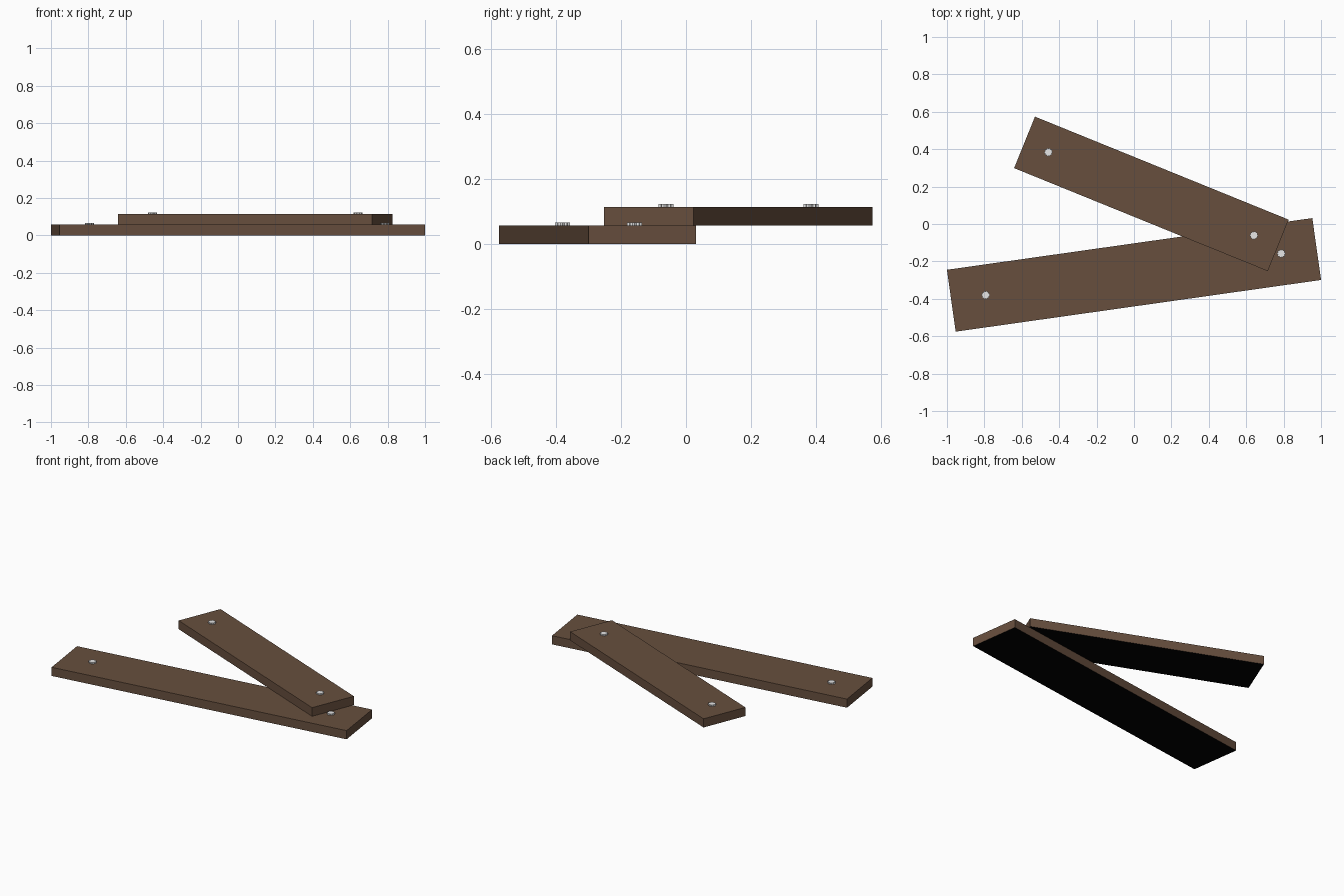
import bpy
import bmesh
from math import radians, cos, sin, pi
from mathutils import Matrix

if "Cube" in bpy.data.objects:
    bpy.data.objects.remove(bpy.data.objects["Cube"])

THICK = 0.057


def material(name, rgb):
    mat = bpy.data.materials.new(name)
    mat.use_nodes = True
    color = (*rgb, 1)
    mat.diffuse_color = color
    mat.node_tree.nodes["Principled BSDF"].inputs["Base Color"].default_value = color
    return mat


wood = material("brown wood", (0.136, 0.078, 0.048))
black = material("black underside", (0, 0, 0))
steel = material("pale steel", (0.8, 0.8, 0.8))


def nail(name, location):
    # Low head with a notched rim, as an extruded star profile
    bm = bmesh.new()
    points = 10
    rim = []
    for i in range(2 * points):
        radius = 0.019 if i % 2 else 0.024
        a = pi * i / points
        rim.append(bm.verts.new((radius * cos(a), radius * sin(a), 0)))
    base = bm.faces.new(rim)
    top = bmesh.ops.extrude_face_region(bm, geom=[base])["geom"]
    bmesh.ops.translate(bm, vec=(0, 0, 0.009),
                        verts=[v for v in top if isinstance(v, bmesh.types.BMVert)])
    bmesh.ops.recalc_face_normals(bm, faces=bm.faces)
    mesh = bpy.data.meshes.new(name)
    bm.to_mesh(mesh)
    bm.free()
    mesh.materials.append(steel)
    obj = bpy.data.objects.new(name, mesh)
    obj.location = location
    bpy.context.collection.objects.link(obj)


def plank(name, center, length, width, angle, bottom, nails):
    # Flat board, turned about the vertical axis
    bpy.ops.mesh.primitive_cube_add(
        size=1, location=(*center, bottom + THICK / 2), rotation=(0, 0, radians(angle)))
    board = bpy.context.object
    board.name = name
    board.data.transform(Matrix.Diagonal((length, width, THICK, 1)))

    # Brown all round, black underneath
    board.data.materials.append(wood)
    board.data.materials.append(black)
    for face in board.data.polygons:
        face.material_index = 1 if face.normal.z < -0.5 else 0

    for side, x, y in nails:
        nail(f"{name}_{side}_nail", (x, y, bottom + THICK))


plank("lower_plank", (0, -0.272), 1.973, 0.334, 8.05, 0,
      [("right", -0.793, -0.38), ("left", 0.787, -0.158)])
plank("upper_plank", (0.093, 0.161), 1.464, 0.297, -22.1, THICK,
      [("right", -0.458, 0.384), ("left", 0.641, -0.061)])
